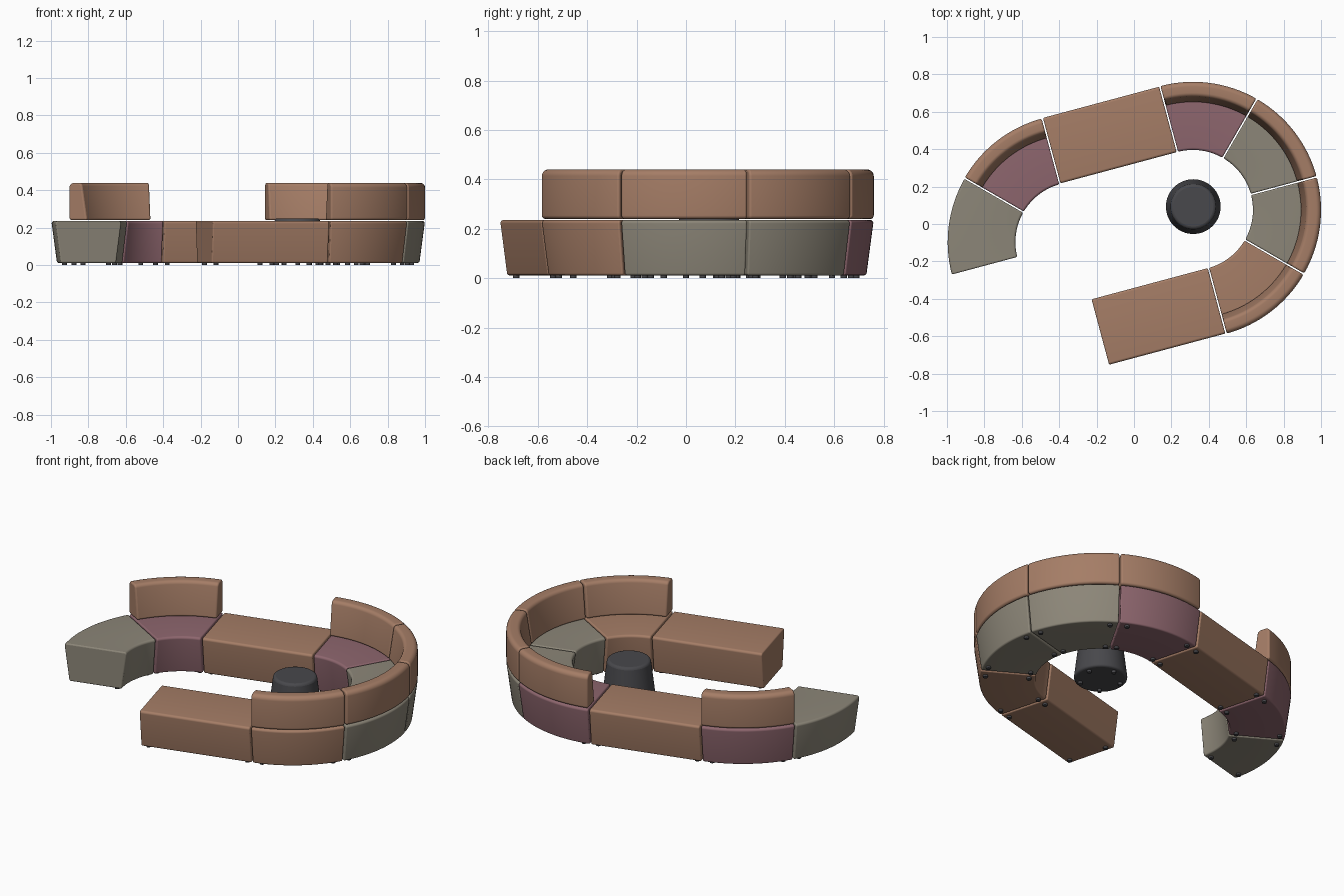
import bpy, bmesh, math
from mathutils import Vector

cube = bpy.data.objects.get("Cube")
if cube:
    bpy.data.objects.remove(cube, do_unlink=True)


def material(name, rgb):
    m = bpy.data.materials.new(name)
    m.use_nodes = True
    m.diffuse_color = (*rgb, 1)
    m.node_tree.nodes["Principled BSDF"].inputs["Base Color"].default_value = (*rgb, 1)
    return m


BROWN = material("tan_leather", (0.376, 0.205, 0.133))
MAUVE = material("mauve_leather", (0.27, 0.133, 0.156))
GREY = material("warm_grey_leather", (0.262, 0.238, 0.188))
DARK = material("charcoal", (0.065, 0.065, 0.072))

MAIN = Vector((0.315, 0.075, 0))      # centre of the large curve
SMALL = Vector((-0.313, -0.097, 0))   # centre of the short curve
ALONG = math.radians(195)             # direction of the straight benches
LENGTH = 0.651
GAP = 0.004


def radial(a):
    return Vector((math.cos(a), math.sin(a), 0))


def arc(centre, start, end):
    """Map (radius, fraction) to a point on a curved section."""
    a, b = math.radians(start), math.radians(end)

    def place(r, t):
        g = GAP / r
        return centre + r * radial(a + g + (b - a - 2 * g) * t)
    return place


def straight(centre, angle):
    """Map (radius, fraction) to a point on a straight section."""
    def place(r, t):
        return centre + r * radial(math.radians(angle)) + radial(ALONG) * (GAP + (LENGTH - 2 * GAP) * t)
    return place


def rounded(corners, steps=5):
    """Round each (r, z, radius) corner of a closed profile."""
    out = []
    n = len(corners)
    for i, (x, z, rad) in enumerate(corners):
        p = Vector((x, z))
        u = (Vector(corners[i - 1][:2]) - p).normalized()
        v = (Vector(corners[(i + 1) % n][:2]) - p).normalized()
        half = u.angle(v) / 2
        centre = p + (u + v).normalized() * rad / math.sin(half)
        s = p + u * rad / math.tan(half) - centre
        e = p + v * rad / math.tan(half) - centre
        for k in range(steps + 1):
            d = s.lerp(e, k / steps).normalized() * rad
            out.append(centre + d)
    return out


def finish(name, bm, mat, bevel=0):
    bmesh.ops.recalc_face_normals(bm, faces=bm.faces)
    me = bpy.data.meshes.new(name)
    bm.to_mesh(me)
    bm.free()
    me.materials.append(mat)
    ob = bpy.data.objects.new(name, me)
    bpy.context.collection.objects.link(ob)
    if bevel:
        mod = ob.modifiers.new("soft_edges", "BEVEL")
        mod.width = bevel
        mod.segments = 3
        mod.limit_method = "ANGLE"
        mod.angle_limit = math.radians(40)
        mod.use_clamp_overlap = False
    bpy.ops.object.select_all(action="DESELECT")
    ob.select_set(True)
    bpy.context.view_layer.objects.active = ob
    bpy.ops.object.shade_smooth_by_angle(angle=math.radians(35))
    return ob


def sweep(name, place, profile, steps, mat, bevel):
    bm = bmesh.new()
    rings = [[bm.verts.new(place(p.x, i / steps) + Vector((0, 0, p.y))) for p in profile]
             for i in range(steps + 1)]
    n = len(profile)
    for a, b in zip(rings, rings[1:]):
        for j in range(n):
            k = (j + 1) % n
            bm.faces.new((a[j], a[k], b[k], b[j]))
    bm.faces.new(rings[0])
    bm.faces.new(rings[-1])
    return finish(name, bm, mat, bevel)


def cylinders(name, points, radius, height, mat):
    bm = bmesh.new()
    for p in points:
        geo = bmesh.ops.create_cone(bm, cap_ends=True, segments=16, radius1=radius,
                                    radius2=radius, depth=height)
        bmesh.ops.translate(bm, verts=geo["verts"], vec=p + Vector((0, 0, height / 2)))
    finish(name, bm, mat)


# Cross-sections: tapered seat block and leaning backrest
SEAT = rounded([(0.319, 0.236, 0.013), (0.685, 0.236, 0.013), (0.655, 0.012, 0.01), (0.349, 0.012, 0.01)])
BACK = rounded([(0.608, 0.44, 0.022), (0.685, 0.44, 0.026), (0.685, 0.24, 0.014), (0.576, 0.24, 0.01)])

# Sections: name, placement, colour, curved, has a backrest
sections = [
    ("curve_rear", arc(MAIN, 60, 105), MAUVE, True, True),
    ("curve_rear_side", arc(MAIN, 15, 60), GREY, True, True),
    ("curve_side", arc(MAIN, -30, 15), GREY, True, True),
    ("curve_front", arc(MAIN, -75, -30), BROWN, True, True),
    ("bench_rear", straight(MAIN, 105), BROWN, False, False),
    ("bench_front", straight(MAIN, -75), BROWN, False, False),
    ("short_curve_rear", arc(SMALL, 105, 150), MAUVE, True, True),
    ("short_curve_end", arc(SMALL, 150, 195), GREY, True, False),
]
for name, place, mat, curved, has_back in sections:
    steps = 16 if curved else 1
    sweep(name + "_seat", place, SEAT, steps, mat, 0.007)
    if has_back:
        sweep(name + "_backrest", place, BACK, steps, BROWN, 0.009)
    inset = 0.09 if curved else 0.05
    feet = [place(r, t) for r in (0.385, 0.625) for t in (inset, 1 - inset)]
    cylinders(name + "_feet", feet, 0.013, 0.016, DARK)

# Round tapered table inside the large curve
hub = Vector((0.317, 0.093, 0))
bm = bmesh.new()
bmesh.ops.create_cone(bm, cap_ends=True, segments=64, radius1=0.148, radius2=0.12, depth=0.235)
bmesh.ops.translate(bm, verts=bm.verts, vec=hub + Vector((0, 0, 0.1325)))
finish("table_body", bm, DARK, 0.014)
cylinders("table_feet", [hub + 0.115 * radial(math.tau * i / 5 + 0.3) for i in range(5)], 0.012, 0.018, DARK)
